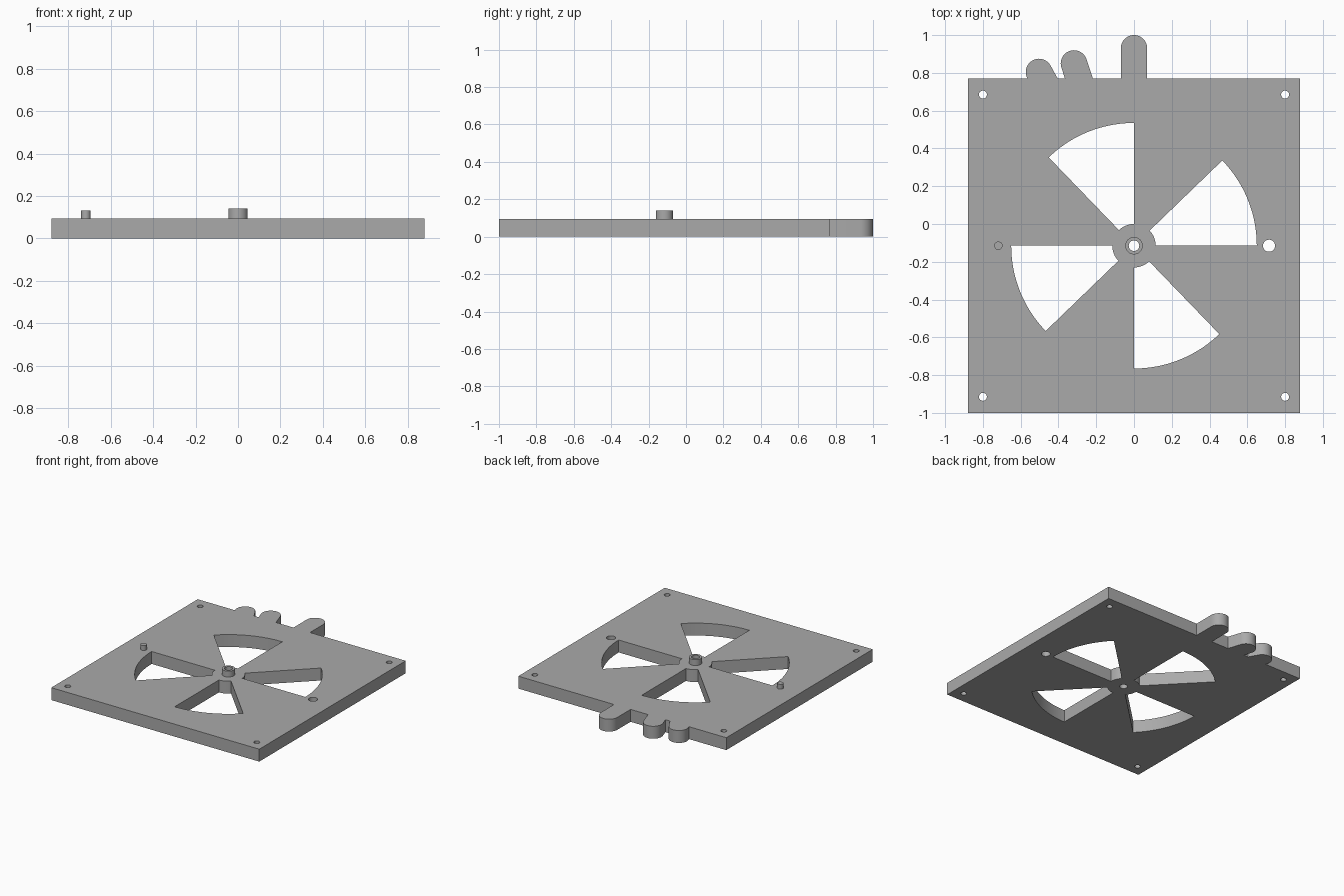
import bpy
from math import sin, cos, radians, sqrt

if "Cube" in bpy.data.objects:
    bpy.data.objects.remove(bpy.data.objects["Cube"])

T = 0.095            # plate thickness
W, Y0, Y1 = 0.88, -1.0, 0.77
HUB = (0.0, -0.115)

grey = bpy.data.materials.new("plain grey")
grey.diffuse_color = (0.4, 0.4, 0.4, 1)
grey.use_nodes = True
grey.node_tree.nodes["Principled BSDF"].inputs["Base Color"].default_value = grey.diffuse_color


def arc(c, r, a0, a1, n):
    """Points along an arc, angles in degrees."""
    return [(c[0] + r * cos(radians(a0 + (a1 - a0) * i / n)),
             c[1] + r * sin(radians(a0 + (a1 - a0) * i / n))) for i in range(n + 1)]


def circle(c, r, n=32):
    return arc(c, r, 0, 360, n)[:-1]


def slab(name, loops, z0, z1):
    """Extrude an outline (first loop) with holes (other loops) from z0 to z1."""
    cu = bpy.data.curves.new(name, 'CURVE')
    cu.dimensions = '2D'
    cu.fill_mode = 'BOTH'
    cu.extrude = (z1 - z0) / 2
    for pts in loops:
        s = cu.splines.new('POLY')
        s.points.add(len(pts) - 1)
        for p, (x, y) in zip(s.points, pts):
            p.co = (x, y, 0, 1)
        s.use_cyclic_u = True
    ob = bpy.data.objects.new(name, cu)
    ob.location.z = (z0 + z1) / 2
    bpy.context.collection.objects.link(ob)
    cu.materials.append(grey)
    bpy.ops.object.select_all(action='DESELECT')
    ob.select_set(True)
    bpy.context.view_layer.objects.active = ob
    bpy.ops.object.convert(target='MESH')
    bpy.ops.object.shade_smooth_by_angle(angle=radians(30))
    return bpy.context.object


def tab(c, tilt, r=0.07):
    """Round-ended tab leaning by tilt degrees, its feet on the back edge."""
    tip = arc(c, r, tilt, tilt + 180, 20)

    def foot(p):
        k = (p[1] - Y1) / cos(radians(tilt))
        return (p[0] + k * sin(radians(tilt)), Y1)
    return [foot(tip[0])] + tip + [foot(tip[-1])]


# Plate outline with the three tabs along the back edge
outline = [(-W, Y0), (W, Y0), (W, Y1)]
for centre, tilt in (((0, 0.93), 0), ((-0.318, 0.85), 18.3), ((-0.503, 0.805), 28.8)):
    outline += tab(centre, tilt)
outline.append((-W, Y1))

# Four fan openings
holes = []
for a in (0, 90, 180, 270):
    holes.append(arc(HUB, 0.65, a, a + 44, 24) + arc(HUB, 0.115, a + 44, a, 10))

# Corner screw holes, side hole and centre bore
holes += [circle((x, y), 0.021) for x in (-0.8, 0.8) for y in (0.685, -0.915)]
holes.append(circle((0.715, HUB[1]), 0.032))
holes.append(circle(HUB, 0.028))
slab("plate", [outline] + holes, 0, T)

# Raised hub collar and stop pin
slab("hub_collar", [circle(HUB, 0.046), circle(HUB, 0.028)], T, 0.14)
slab("stop_pin", [circle((-0.718, HUB[1]), 0.022)], T, 0.132)
